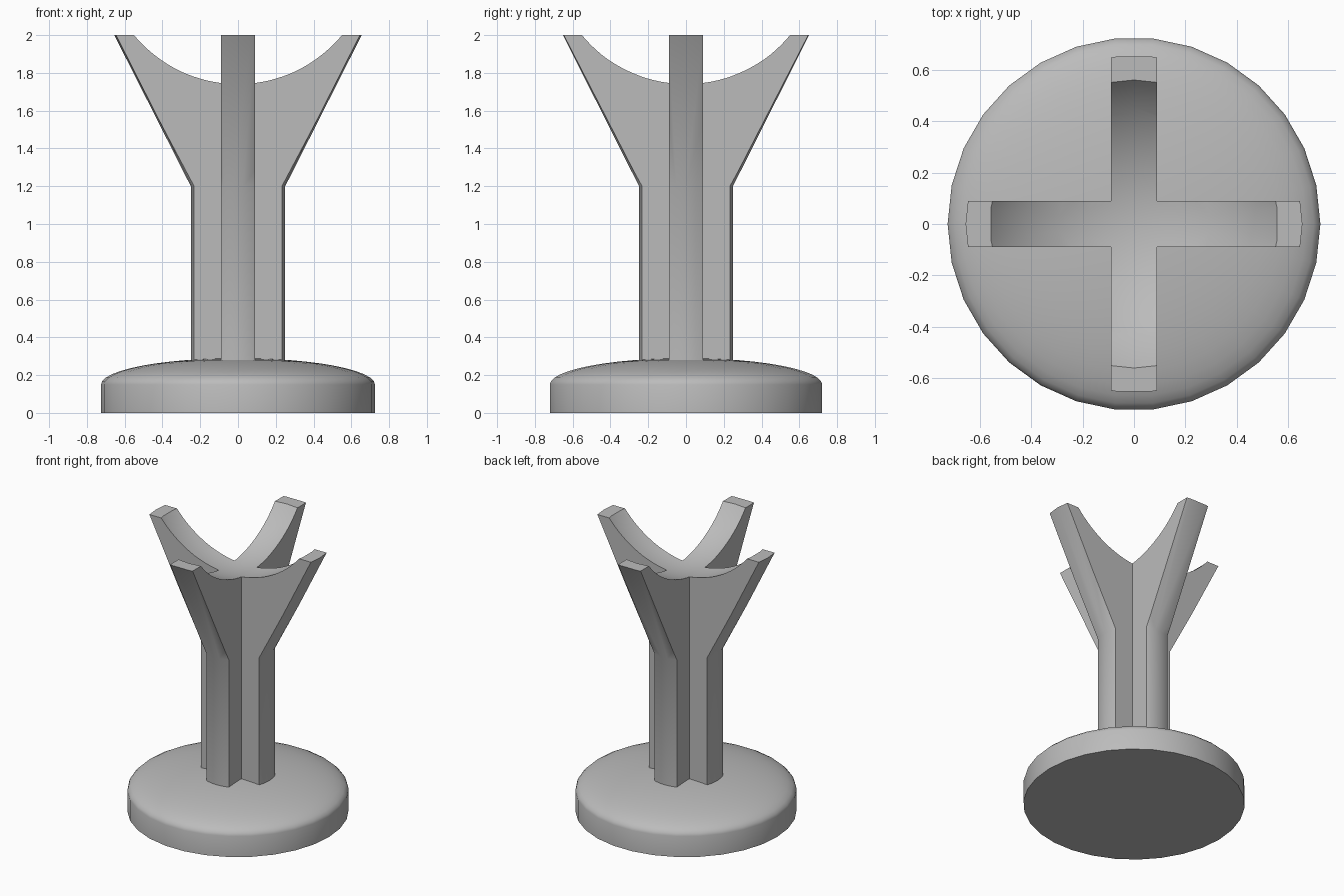
import bpy
import bmesh
from math import pi, sin, cos, radians

SIDES = 30
default = bpy.data.objects.get("Cube")
if default:
    bpy.data.objects.remove(default, do_unlink=True)

grey = bpy.data.materials.new("plain grey")
grey.use_nodes = True
colour = (0.5, 0.5, 0.5, 1)
grey.diffuse_color = colour
grey.node_tree.nodes["Principled BSDF"].inputs["Base Color"].default_value = colour


def add_object(name, bm):
    bmesh.ops.recalc_face_normals(bm, faces=bm.faces)
    mesh = bpy.data.meshes.new(name)
    bm.to_mesh(mesh)
    bm.free()
    mesh.materials.append(grey)
    obj = bpy.data.objects.new(name, mesh)
    bpy.context.collection.objects.link(obj)
    return obj


def lathe(name, profile):
    """Turn (radius, height) points about the z axis."""
    bm = bmesh.new()
    verts = [bm.verts.new((r, 0, z)) for r, z in profile]
    edges = [bm.edges.new(pair) for pair in zip(verts, verts[1:])]
    bmesh.ops.spin(bm, geom=verts + edges, cent=(0, 0, 0), axis=(0, 0, 1),
                   angle=2 * pi, steps=SIDES)
    bmesh.ops.remove_doubles(bm, verts=bm.verts, dist=0.0001)
    return add_object(name, bm)


def select_only(obj):
    bpy.ops.object.select_all(action='DESELECT')
    obj.select_set(True)
    bpy.context.view_layer.objects.active = obj


def carve(obj, cutter, operation):
    cutter.hide_render = True
    select_only(obj)
    mod = obj.modifiers.new("carve", 'BOOLEAN')
    mod.operation, mod.solver, mod.object = operation, 'EXACT', cutter
    bpy.ops.object.modifier_apply(modifier=mod.name)
    bpy.data.objects.remove(cutter, do_unlink=True)


# Round base with a shallow domed top
radius, rim, dome = 0.725, 0.15, 0.14
steps = 12
arc = [(radius * cos(pi / 2 * i / steps), rim + dome * sin(pi / 2 * i / steps))
       for i in range(steps)]
base = lathe("base", [(0, 0), (radius, 0)] + arc + [(0, rim + dome)])

# Flared column, trimmed to a cross of four fins
stand = lathe("finned_stand", [(0, 0.2), (0.25, 0.2), (0.25, 1.2), (0.655, 2), (0, 2)])
w, reach = 0.09, 1
arm = [(reach, -w), (reach, w), (w, w)]
bm = bmesh.new()
outline = []
for turn in range(4):
    c, s = round(cos(turn * pi / 2)), round(sin(turn * pi / 2))
    outline += [bm.verts.new((c * x - s * y, s * x + c * y, 0)) for x, y in arm]
floor = bm.faces.new(outline)
wall = bmesh.ops.extrude_face_region(bm, geom=[floor])["geom"]
bmesh.ops.translate(bm, vec=(0, 0, 3),
                    verts=[v for v in wall if isinstance(v, bmesh.types.BMVert)])
carve(stand, add_object("cross_cutter", bm), 'INTERSECT')

# Spherical cradle scooped out of the top
bm = bmesh.new()
bmesh.ops.create_uvsphere(bm, u_segments=SIDES, v_segments=60, radius=0.725)
bmesh.ops.translate(bm, vec=(0, 0, 2.46), verts=bm.verts)
carve(stand, add_object("cradle_cutter", bm), 'DIFFERENCE')

for obj in (base, stand):
    select_only(obj)
    bpy.ops.object.shade_smooth_by_angle(angle=radians(30))
